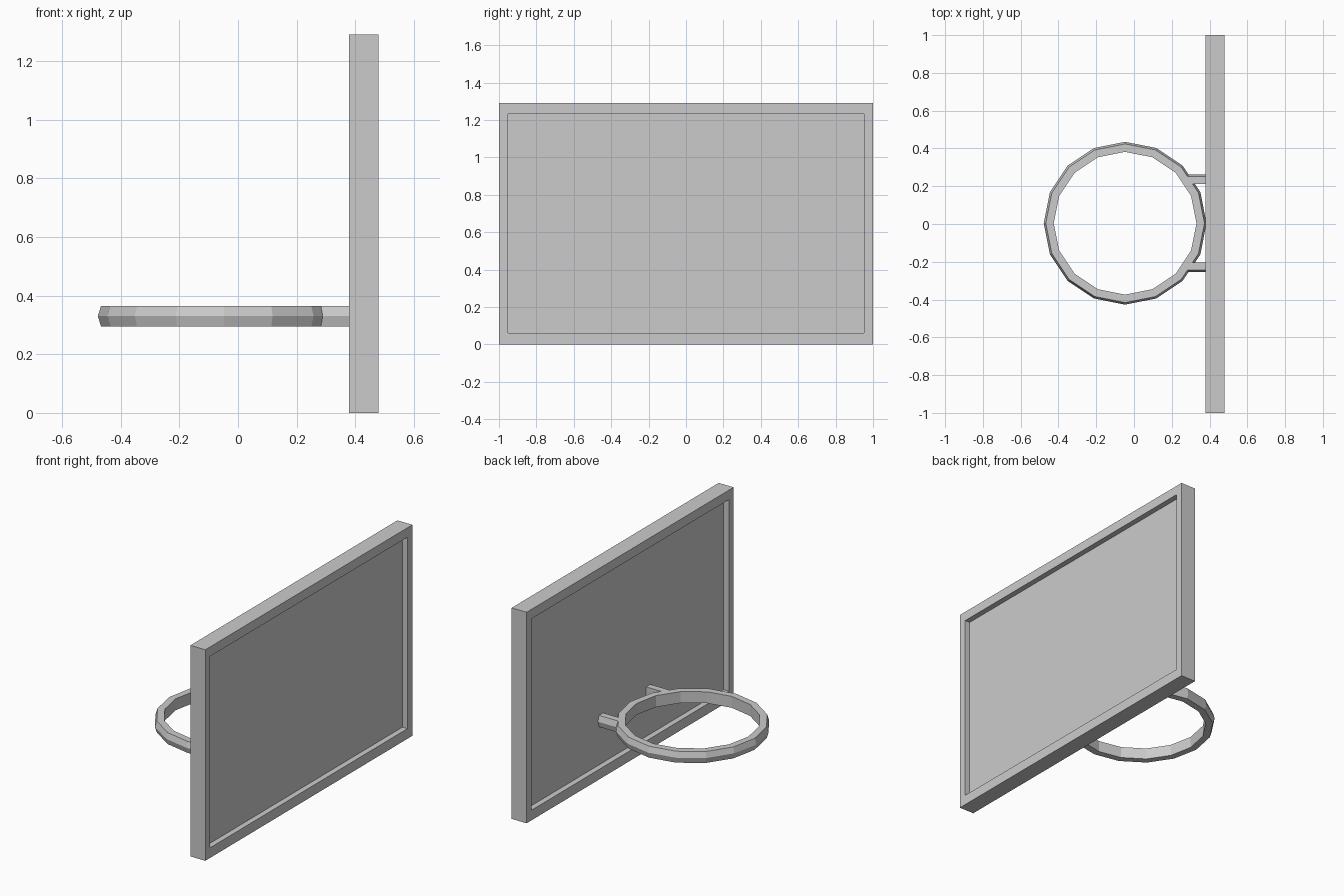
import bpy, bmesh, math

if "Cube" in bpy.data.objects:
    bpy.data.objects.remove(bpy.data.objects["Cube"])

BACK, FRONT = 0.378, 0.479        # board thickness range in x
HEIGHT = 1.29
DEPTH = 0.034                     # recess depth on both faces
CX, CY, CZ = -0.047, 0.004, 0.33  # ring centre


def finish(bm, name):
    bmesh.ops.recalc_face_normals(bm, faces=bm.faces[:])
    mesh = bpy.data.meshes.new(name)
    bm.to_mesh(mesh)
    bm.free()
    obj = bpy.data.objects.new(name, mesh)
    bpy.context.collection.objects.link(obj)
    return obj


def loft(name, sections, closed):
    """Skin matching cross-sections, joined in a loop or capped at the ends."""
    bm = bmesh.new()
    rows = [[bm.verts.new(p) for p in s] for s in sections]
    n = len(rows[0])
    pairs = list(zip(rows, rows[1:])) + ([(rows[-1], rows[0])] if closed else [])
    for a, b in pairs:
        for i in range(n):
            j = (i + 1) % n
            bm.faces.new((a[i], a[j], b[j], b[i]))
    if not closed:
        bm.faces.new(rows[0])
        bm.faces.new(rows[-1])
    return finish(bm, name)


# Backboard: slab with a shallow recessed panel on both faces
bm = bmesh.new()
bmesh.ops.create_cube(bm, size=1)
for v in bm.verts:
    v.co.x = FRONT if v.co.x > 0 else BACK
    v.co.y *= 2
    v.co.z = HEIGHT if v.co.z > 0 else 0
bm.normal_update()
for face in [f for f in bm.faces if abs(f.normal.x) > 0.9]:
    side = 1 if face.normal.x > 0 else -1
    bmesh.ops.inset_region(bm, faces=[face], thickness=0.05)
    for v in face.verts:
        v.co.y = math.copysign(0.953, v.co.y)
        v.co.z = 1.232 if v.co.z > 0.6 else 0.062
    walls = bmesh.ops.extrude_discrete_faces(bm, faces=[face])
    for v in walls["faces"][0].verts:
        v.co.x -= side * DEPTH
finish(bm, "backboard")

# Hoop: 16-sided ring with flat inner wall and ridged outer edge
profile = [(0.378, -0.035), (0.42, -0.035), (0.431, 0), (0.42, 0.035), (0.378, 0.035)]
ring = []
for k in range(16):
    a = math.tau * k / 16
    ring.append([(CX + r * math.cos(a), CY + r * math.sin(a), CZ + z) for r, z in profile])
loft("hoop", ring, True)

# Brackets: two mirrored arms tying the hoop to the board panel
arm = [(0.208, -0.035), (0.248, -0.035), (0.258, 0), (0.248, 0.035), (0.208, 0.035)]
for side, name in ((1, "bracket_left"), (-1, "bracket_right")):
    loft(name, [[(x, CY + side * y, CZ + z) for y, z in arm]
                for x in (0.278, BACK + DEPTH + 0.002)], False)
